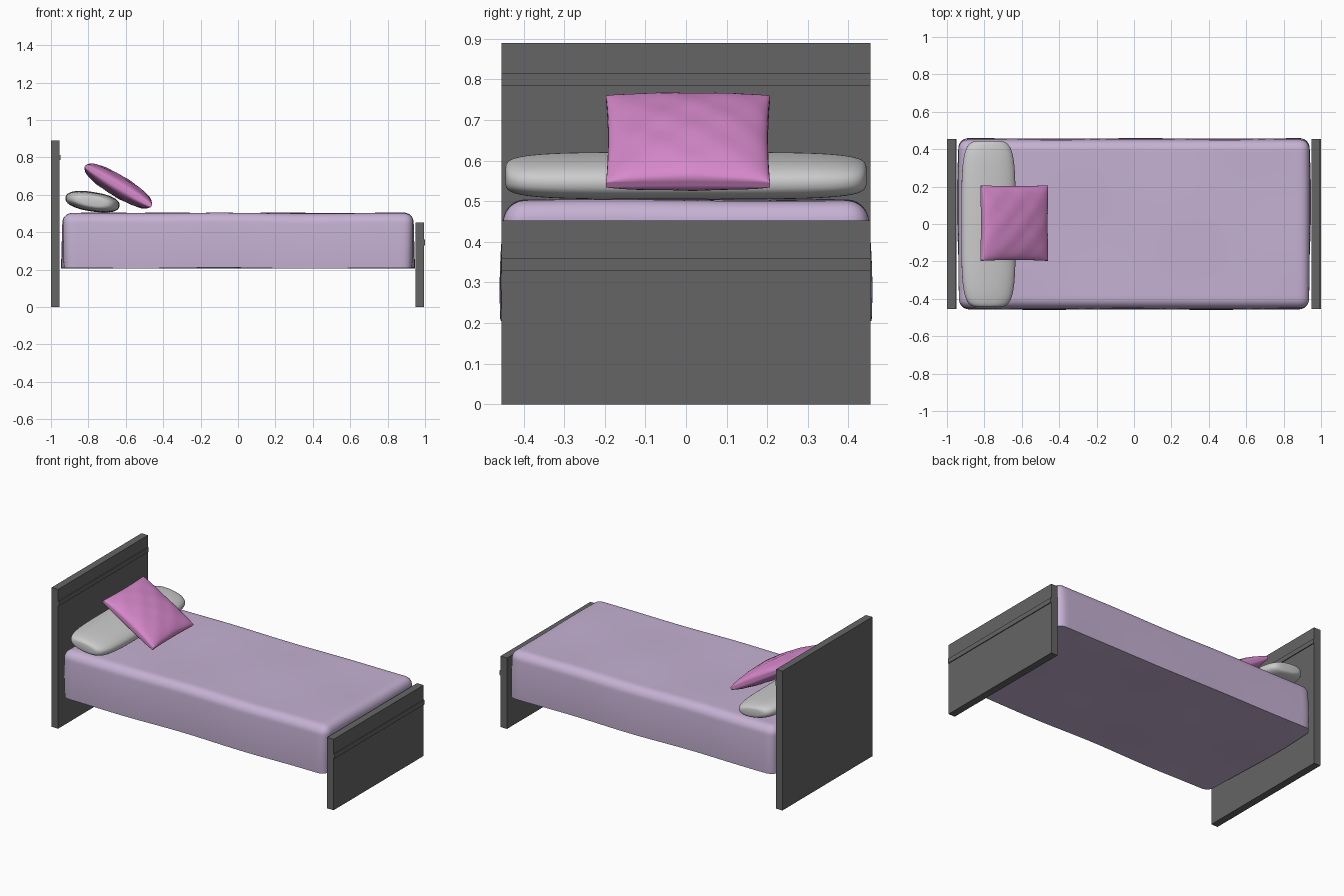
import bpy, bmesh
from math import sin, cos, pi, radians, copysign
from mathutils import Vector, Matrix

if "Cube" in bpy.data.objects:
    bpy.data.objects.remove(bpy.data.objects["Cube"])


def material(name, rgb):
    m = bpy.data.materials.new(name)
    m.diffuse_color = (*rgb, 1)
    m.use_nodes = True
    m.node_tree.nodes["Principled BSDF"].inputs["Base Color"].default_value = m.diffuse_color
    return m


def add_object(name, bm, mat=None, smooth=True):
    bmesh.ops.recalc_face_normals(bm, faces=bm.faces)
    me = bpy.data.meshes.new(name)
    bm.to_mesh(me)
    bm.free()
    ob = bpy.data.objects.new(name, me)
    bpy.context.collection.objects.link(ob)
    if mat:
        me.materials.append(mat)
    if smooth:
        bpy.context.view_layer.objects.active = ob
        ob.select_set(True)
        bpy.ops.object.shade_smooth_by_angle(angle=radians(40))
        ob.select_set(False)
    return ob


def box(name, x0, x1, hy, z0, z1, mat):
    bm = bmesh.new()
    size = Matrix.Diagonal((x1 - x0, 2 * hy, z1 - z0, 1))
    loc = Matrix.Translation(((x0 + x1) / 2, 0, (z0 + z1) / 2))
    bmesh.ops.create_cube(bm, size=1, matrix=loc @ size)
    return add_object(name, bm, mat, smooth=False)


def spow(v, e):
    return copysign(abs(v) ** e, v)


def clamp(v, lim):
    return max(-lim, min(lim, v))


wood = material("dark_grey", (0.13, 0.13, 0.13))
lilac = material("lilac", (0.56, 0.44, 0.65))
pink = material("pink", (0.68, 0.25, 0.60))

# Head and foot boards, each with a thin raised strip on the +x face
for part, x0, x1, top, s0, s1 in (("headboard", -1.0, -0.954, 0.89, 0.785, 0.814),
                                  ("footboard", 0.948, 0.994, 0.453, 0.33, 0.36)):
    box(part, x0, x1, 0.454, 0, top, wood)
    box(part + "_strip", x1 - 0.01, x1 + 0.005, 0.454, s0, s1, wood)

# Blanket-covered mattress: rounded on top, slightly flared and rippled
bm = bmesh.new()
bmesh.ops.create_cube(bm, size=2)
bmesh.ops.subdivide_edges(bm, edges=bm.edges[:], cuts=39, use_grid_fill=True)
HX, HY, Z0, Z1, R = 0.938, 0.446, 0.208, 0.502, 0.05
for v in bm.verts:
    u = [sin(pi / 2 * c) for c in v.co]
    p = Vector((u[0] * HX, u[1] * HY, Z0 + (u[2] + 1) / 2 * (Z1 - Z0)))
    core = Vector((clamp(p.x, HX - R), clamp(p.y, HY - R), min(p.z, Z1 - R)))
    d = p - core
    if d.length > 1e-6:
        p = core + d.normalized() * max(abs(c) for c in d)
    x, y, z = p
    low = (Z1 - z) / (Z1 - Z0)
    p.y *= 1 + 0.026 * sin(pi * min(1, low * 0.7)) + 0.004 * low * sin(7 * x + 3 * y)
    p.x *= 1 + 0.009 * low * sin(5 * y + 1)
    p.z += 0.003 * sin(6 * x + 2 * y) * cos(7 * y - 2 * x)
    v.co = p
add_object("blanket", bm, lilac)

# Long grey pillow: boxy superellipsoid running across the bed
bm = bmesh.new()
bmesh.ops.create_uvsphere(bm, u_segments=48, v_segments=40, radius=1)
for v in bm.verts:
    t, n = v.co.z, Vector((v.co.x, v.co.y))
    ring = spow(n.length, 0.38)
    n = n.normalized() if n.length > 1e-6 else n
    v.co = (0.146 * ring * spow(n.x, 0.85), 0.445 * spow(t, 0.45),
            0.052 * ring * spow(n.y, 0.85))
ob = add_object("long_pillow", bm)
ob.location = (-0.778, 0, 0.563)
ob.rotation_euler = (0, radians(9), 0)

# Square pink cushion: two puffed sheets joined by a thin seam
bm = bmesh.new()
bmesh.ops.create_cube(bm, size=2)
bmesh.ops.subdivide_edges(bm, edges=bm.edges[:], cuts=27, use_grid_fill=True)
for v in bm.verts:
    a, b = sin(pi / 2 * v.co.x), sin(pi / 2 * v.co.y)
    puff = max(0, (1 - a * a) * (1 - b * b)) ** 0.5
    h = 0.007 + 0.05 * puff ** 0.85
    h += 0.003 * puff * sin(9 * a) * sin(8 * b + 1)
    v.co = (0.207 * a * (1 - 0.03 * (1 - b * b)),
            0.202 * b * (1 - 0.025 * (1 - a * a)), v.co.z * h)
ob = add_object("cushion", bm, pink)
ob.location = (-0.64, 0.005, 0.647)
ob.rotation_euler = (0, radians(31), 0)
